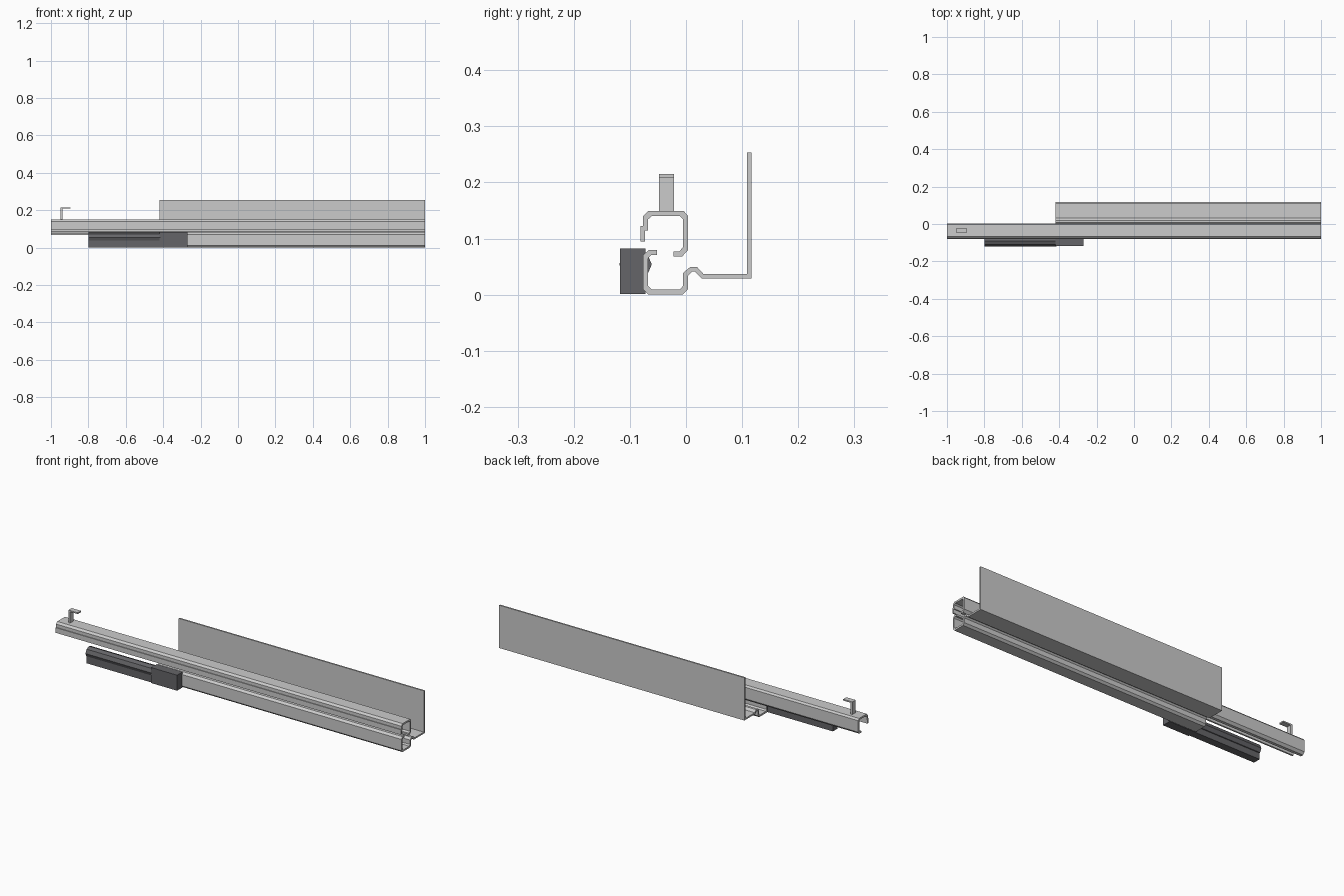
import bpy, bmesh, math

if "Cube" in bpy.data.objects:
    bpy.data.objects.remove(bpy.data.objects["Cube"])

dark = bpy.data.materials.new("dark_grey")
dark.diffuse_color = (0.13, 0.13, 0.14, 1)
dark.use_nodes = True
dark.node_tree.nodes["Principled BSDF"].inputs["Base Color"].default_value = dark.diffuse_color


def extrude(name, profile, x0, x1, mat=None):
    """Sweep a closed (y, z) outline, in thousandths, along x."""
    bm = bmesh.new()
    face = bm.faces.new([bm.verts.new((x0, y / 1000, z / 1000)) for y, z in profile])
    new = bmesh.ops.extrude_face_region(bm, geom=[face])["geom"]
    moved = [v for v in new if isinstance(v, bmesh.types.BMVert)]
    bmesh.ops.translate(bm, verts=moved, vec=(x1 - x0, 0, 0))
    bmesh.ops.recalc_face_normals(bm, faces=bm.faces)
    mesh = bpy.data.meshes.new(name)
    bm.to_mesh(mesh)
    bm.free()
    ob = bpy.data.objects.new(name, mesh)
    bpy.context.collection.objects.link(ob)
    if mat:
        mesh.materials.append(mat)
    return ob


def rect(y0, y1, z0, z1):
    return [(y0, z0), (y1, z0), (y1, z1), (y0, z1)]


# Sliding upper rail: folded C channel with a stepped lip
extrude("upper_rail", [
    (-81, 95), (-81, 122), (-77, 122), (-77, 139), (-67, 149), (-4, 149),
    (4, 140), (4, 80), (-7, 68), (-22, 68), (-22, 77), (-12, 77), (-5, 85),
    (-5, 134), (-11, 140), (-61, 140), (-68, 134), (-68, 114), (-73, 114),
    (-73, 95)], -1, 1)

# Fixed lower rail with bent bracket and tall side plate
extrude("lower_rail_and_plate", [
    (-52, 80), (-66, 80), (-77, 70), (-77, 10), (-67, 0), (-6, 0), (4, 10),
    (4, 34), (11, 41), (16, 41), (28, 29), (117, 29), (117, 253), (109, 253),
    (109, 37), (31, 37), (20, 49), (7, 49), (-5, 39), (-5, 16), (-11, 9),
    (-61, 9), (-68, 16), (-68, 64), (-62, 71), (-52, 71)], -0.42, 1)

# Hook tab on the end of the upper rail
extrude("hook_stem", rect(-48, -21, 145, 215), -0.949, -0.939)
extrude("hook_tip", rect(-48, -21, 208, 215), -0.939, -0.895)

# Damper: end block, lower carrier and octagonal cylinder
extrude("damper_block", rect(-118, -72, 1, 82), -0.42, -0.27, dark)
extrude("damper_carrier", [(-112, 1), (-73, 1), (-73, 55), (-112, 55)], -0.8, -0.42, dark)
octagon = [(-90 + 29 * math.cos(i * math.pi / 4), 54 + 28 * math.sin(i * math.pi / 4))
           for i in range(8)]
extrude("damper_cylinder", octagon, -0.8, -0.415, dark)
